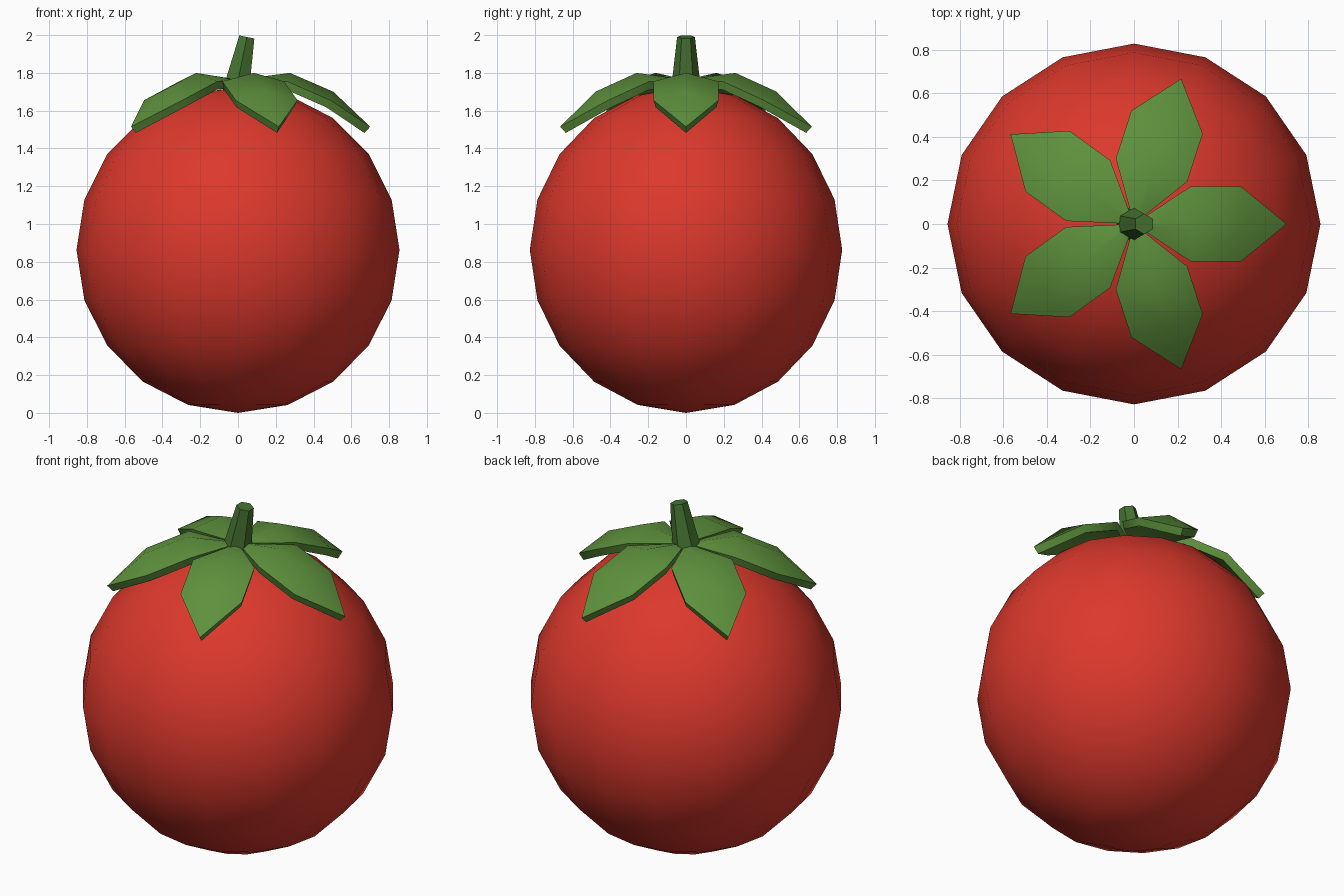
import bpy, bmesh, math
from mathutils import Matrix

if "Cube" in bpy.data.objects:
    bpy.data.objects.remove(bpy.data.objects["Cube"])

def material(name, color):
    m = bpy.data.materials.new(name)
    m.diffuse_color = color
    m.use_nodes = True
    m.node_tree.nodes["Principled BSDF"].inputs["Base Color"].default_value = m.diffuse_color
    return m

red = material("red_skin", (0.72, 0.04, 0.025, 1))
leaf_green = material("leaf_green", (0.11, 0.28, 0.045, 1))
stem_green = material("stem_green", (0.06, 0.17, 0.03, 1))

def smooth(obj, angle):
    bpy.ops.object.select_all(action='DESELECT')
    obj.select_set(True)
    bpy.context.view_layer.objects.active = obj
    bpy.ops.object.shade_smooth_by_angle(angle=math.radians(angle))

# Fruit body
bpy.ops.mesh.primitive_uv_sphere_add(segments=16, ring_count=10, radius=1, location=(0, 0, 0.863))
body = bpy.context.object
body.name = "fruit_body"
body.scale = (0.855, 0.827, 0.863)
bpy.ops.object.transform_apply(location=False, rotation=False, scale=True)
body.data.materials.append(red)
smooth(body, 40)

# Leaves: ridged sheet, (radius, half width, ridge z, edge z) per row
rows = [(0.03, 0.02, 1.77, 1.76), (0.26, 0.172, 1.80, 1.755), (0.49, 0.172, 1.70, 1.655)]

def make_leaf(index):
    bm = bmesh.new()
    grid = []
    for r, w, zc, ze in rows:
        grid.append([bm.verts.new(p) for p in ((r, -w, ze), (r + 0.015, 0, zc), (r, w, ze))])
    for a, b in zip(grid, grid[1:]):
        for k in (0, 1):
            bm.faces.new((a[k], b[k], b[k + 1], a[k + 1]))
    tip = bm.verts.new((0.70, 0, 1.515))
    for k in (0, 1):
        bm.faces.new((grid[-1][k], tip, grid[-1][k + 1]))
    bm.transform(Matrix.Rotation(index * math.tau / 5, 4, 'Z'))
    mesh = bpy.data.meshes.new("leaf")
    bm.to_mesh(mesh)
    bm.free()
    obj = bpy.data.objects.new(f"leaf_{index + 1}", mesh)
    bpy.context.collection.objects.link(obj)
    mesh.materials.append(leaf_green)
    smooth(obj, 40)
    solid = obj.modifiers.new("thickness", 'SOLIDIFY')
    solid.thickness = 0.045
    solid.offset = -1
    bpy.ops.object.modifier_apply(modifier=solid.name)
    smooth(obj, 40)

for i in range(5):
    make_leaf(i)

# Stem
bpy.ops.mesh.primitive_cone_add(vertices=6, radius1=0.08, radius2=0.047, depth=0.29,
                                location=(0.018, 0, 1.848), rotation=(0, 0.2, 0))
stem = bpy.context.object
stem.name = "stem"
stem.data.materials.append(stem_green)
